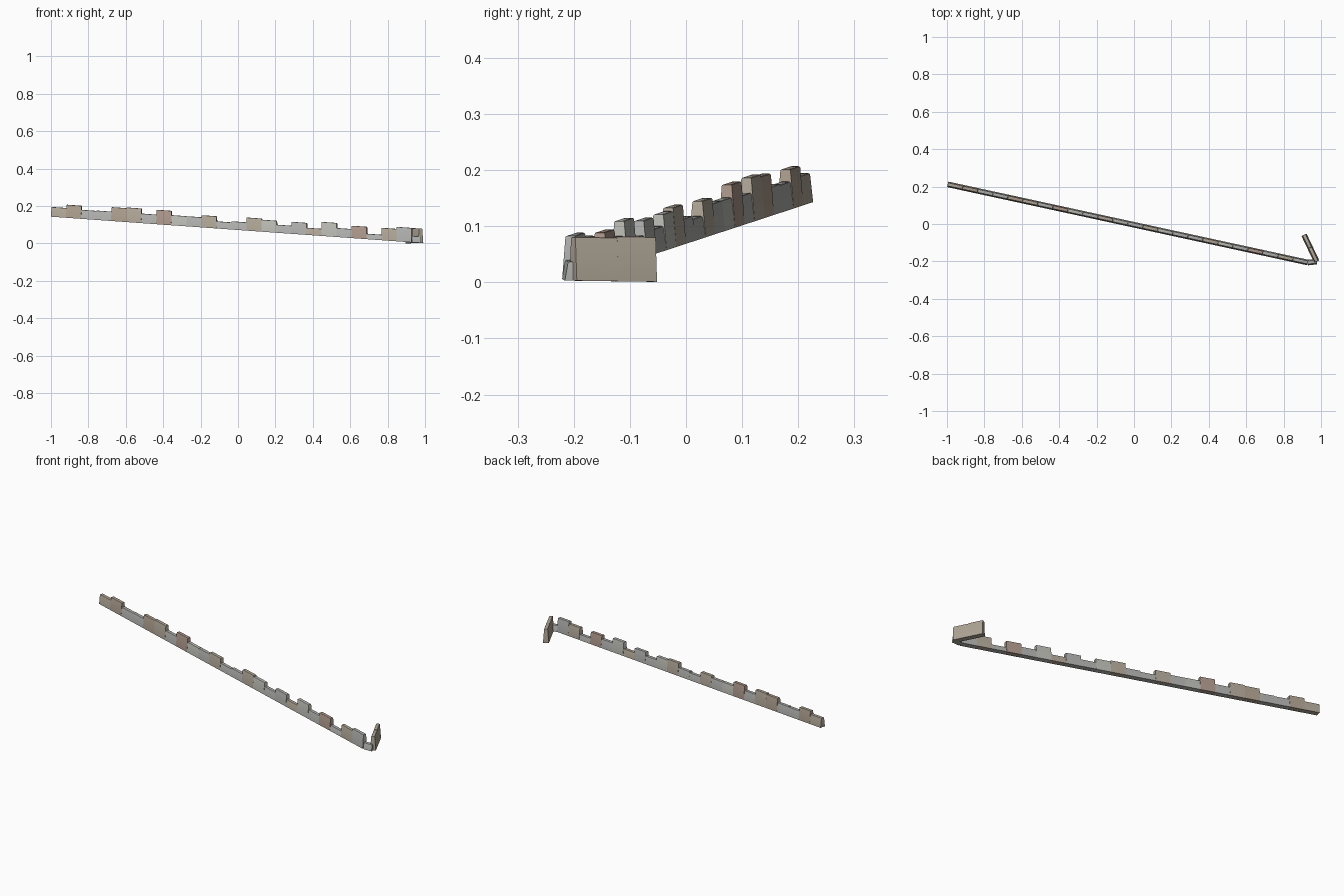
import bpy, bmesh
from mathutils import Vector

if "Cube" in bpy.data.objects:
    bpy.data.objects.remove(bpy.data.objects["Cube"])

COLOURS = {
    "brown": (0.40, 0.33, 0.26, 1), "red": (0.40, 0.30, 0.25, 1),
    "grey": (0.42, 0.42, 0.41, 1), "pale": (0.48, 0.48, 0.44, 1),
    "tan": (0.42, 0.37, 0.30, 1),
}
MATS = {}
for key, c in COLOURS.items():
    MATS[key] = bpy.data.materials.new(key + "_stone")
    MATS[key].diffuse_color = c

BASE_HALF, TOP_HALF = 0.015, 0.009


def stone(name, a, b, height, colour):
    """Tapered wall stone between two ground points."""
    a, b = Vector(a), Vector(b)
    d = (b - a).to_2d().normalized()
    n = Vector((-d.y, d.x, 0))
    up = Vector((0, 0, height))
    bm = bmesh.new()
    rings = []
    for p in (a, b):
        rings.append([bm.verts.new(q) for q in (
            p - n * BASE_HALF, p + n * BASE_HALF,
            p + n * TOP_HALF + up, p - n * TOP_HALF + up)])
    bm.faces.new(rings[0])
    bm.faces.new(rings[1][::-1])
    for i in range(4):
        j = (i + 1) % 4
        bm.faces.new((rings[0][j], rings[0][i], rings[1][i], rings[1][j]))
    bmesh.ops.recalc_face_normals(bm, faces=bm.faces)
    # soften the top rim
    rim = [e for e in bm.edges if all(v in rings[0][2:] + rings[1][2:] for v in e.verts)]
    bmesh.ops.bevel(bm, geom=rim, offset=0.003, segments=2, profile=0.5, affect='EDGES')
    for f in bm.faces:
        f.smooth = True
    me = bpy.data.meshes.new(name)
    bm.to_mesh(me)
    bm.free()
    me.materials.append(MATS[colour])
    ob = bpy.data.objects.new(name, me)
    bpy.context.collection.objects.link(ob)
    return ob


# Long sloping wall: height and colour of each stone, left to right
heights = [.052, .070, .048, .050, .074, .078, .051, .077, .054, .054, .065, .038,
           .044, .070, .064, .043, .064, .038, .075, .048, .066, .029, .066, .077]
colours = ("tan brown grey grey brown tan grey red pale grey tan grey "
           "grey tan pale grey grey tan pale grey red grey tan grey").split()
start, end = Vector((-0.996, 0.212, 0.143)), Vector((0.930, -0.206, 0.006))
count = len(heights)
for i, (h, c) in enumerate(zip(heights, colours)):
    stone(f"wall_stone_{i + 1}", start.lerp(end, i / count),
          start.lerp(end, (i + 1) / count), h, c)

# Low corner stone joining the short return wall
corner = Vector((0.977, -0.201, 0.003))
stone("corner_stone", end, corner, 0.034, "grey")

# Return wall of two tall stones
tip = Vector((0.909, -0.058, 0.001))
mid = corner.lerp(tip, 0.52)
stone("return_stone_1", corner, mid, 0.078, "tan")
stone("return_stone_2", mid, tip, 0.080, "tan")

# Keep the hard edges crisp
bpy.ops.object.select_all(action='SELECT')
bpy.context.view_layer.objects.active = bpy.context.scene.objects[0]
bpy.ops.object.shade_smooth_by_angle()

for m in bpy.data.materials:
    if m.users and not m.is_grease_pencil:
        m.use_nodes = True
        m.node_tree.nodes["Principled BSDF"].inputs["Base Color"].default_value = m.diffuse_color
